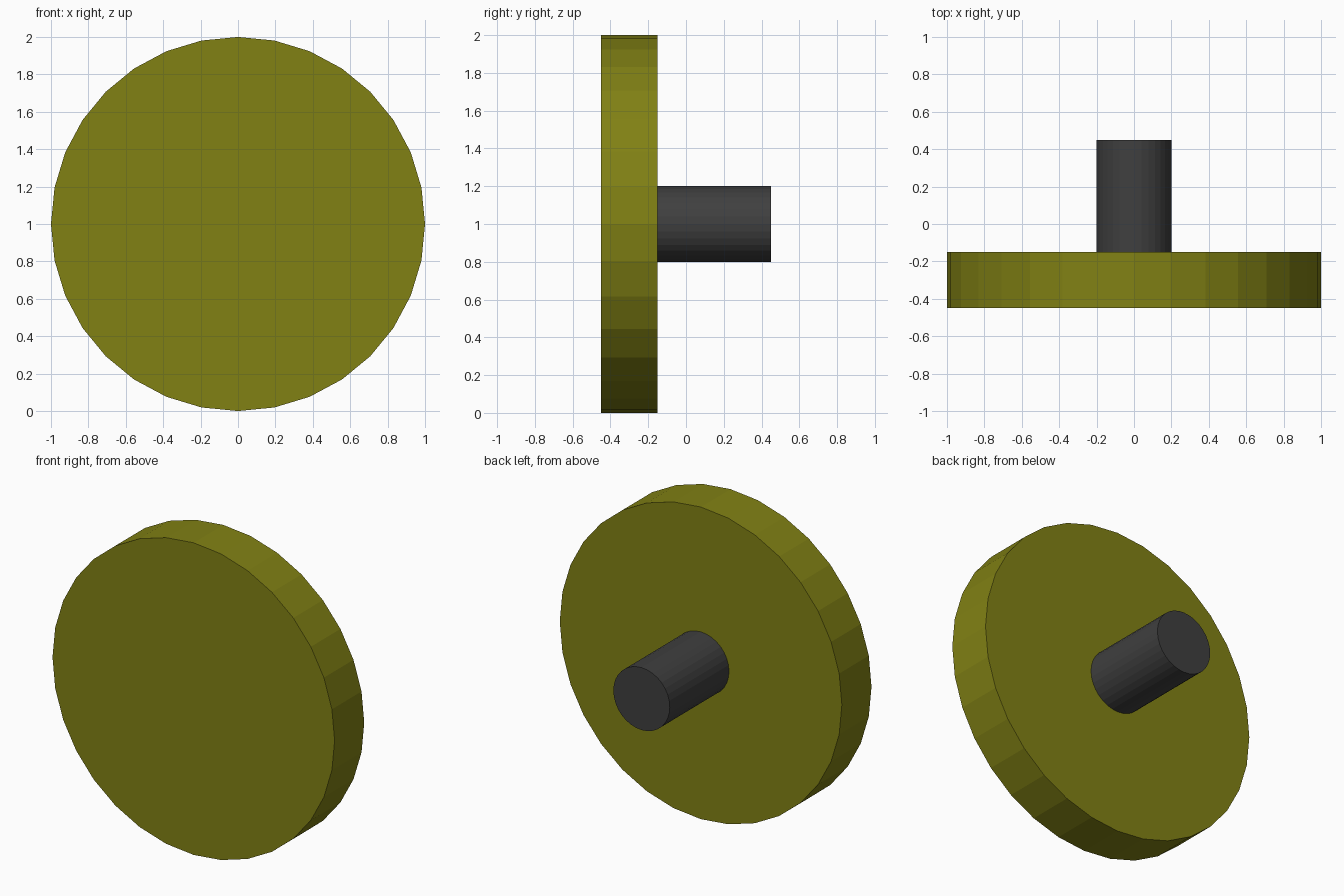
import bpy
import math

if "Cube" in bpy.data.objects:
    bpy.data.objects.remove(bpy.data.objects["Cube"])


def material(name, color):
    mat = bpy.data.materials.new(name)
    mat.diffuse_color = color
    mat.use_nodes = True
    mat.node_tree.nodes["Principled BSDF"].inputs["Base Color"].default_value = mat.diffuse_color
    return mat


def cylinder_y(name, radius, y0, y1, mat):
    """Flat-shaded 32-sided cylinder lying along y, centred at z = 1."""
    bpy.ops.mesh.primitive_cylinder_add(
        vertices=32, radius=radius, depth=y1 - y0,
        location=(0, (y0 + y1) / 2, 1), rotation=(math.pi / 2, 0, 0))
    obj = bpy.context.object
    obj.name = name
    obj.data.materials.append(mat)
    bpy.ops.object.transform_apply(location=False, rotation=True, scale=True)
    return obj


olive = material("olive", (0.22, 0.22, 0.007, 1))
charcoal = material("charcoal", (0.05, 0.05, 0.05, 1))

# Large front disc
cylinder_y("wheel_disc", 1.0, -0.45, -0.15, olive)

# Axle stub behind the disc
cylinder_y("axle", 0.2, -0.15, 0.45, charcoal)
